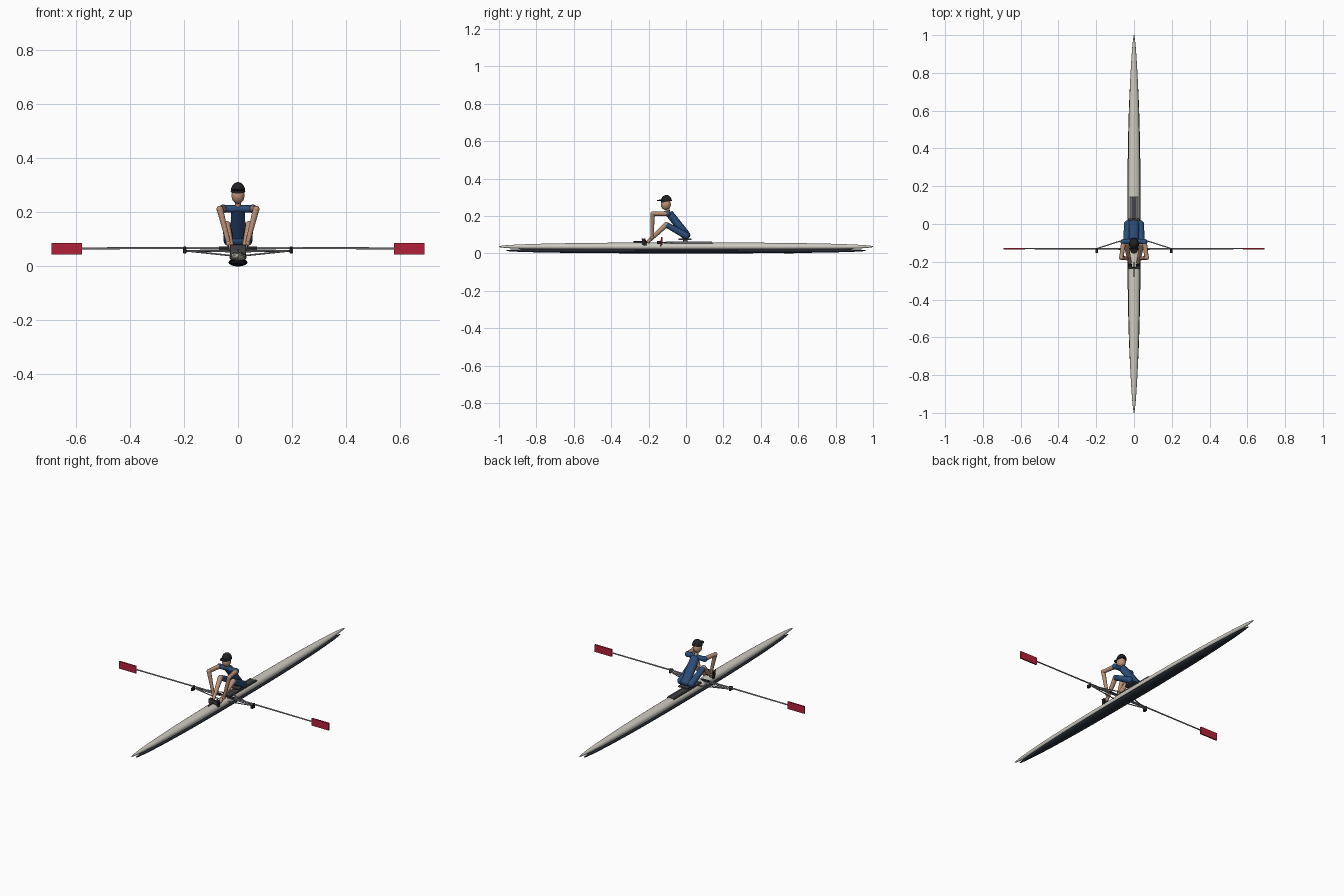
import bpy, bmesh, math
from mathutils import Vector, Matrix

if "Cube" in bpy.data.objects:
    bpy.data.objects.remove(bpy.data.objects["Cube"])


def mat(name, c):
    m = bpy.data.materials.new(name)
    m.diffuse_color = (*c, 1)
    m.use_nodes = True
    m.node_tree.nodes["Principled BSDF"].inputs["Base Color"].default_value = m.diffuse_color
    return m


CREAM = mat("cream", (0.62, 0.60, 0.53))
NAVY_HULL = mat("dark_hull", (0.02, 0.028, 0.04))
BLACK = mat("black", (0.015, 0.015, 0.018))
GREY = mat("metal", (0.3, 0.31, 0.33))
RED = mat("red", (0.45, 0.015, 0.04))
SKIN = mat("skin", (0.5, 0.29, 0.19))
BLUE = mat("blue", (0.025, 0.075, 0.19))
DECK = mat("deck_grey", (0.06, 0.06, 0.065))


def finish(name, bm, m, smooth=True):
    bmesh.ops.recalc_face_normals(bm, faces=bm.faces)
    me = bpy.data.meshes.new(name)
    bm.to_mesh(me)
    bm.free()
    ob = bpy.data.objects.new(name, me)
    bpy.context.collection.objects.link(ob)
    me.materials.append(m)
    if smooth:
        bpy.ops.object.select_all(action='DESELECT')
        ob.select_set(True)
        bpy.context.view_layer.objects.active = ob
        bpy.ops.object.shade_smooth_by_angle(angle=math.radians(40))
    return ob


def rod(name, a, b, r1, r2, m, n=16, squash=1.0):
    a, b = Vector(a), Vector(b)
    d = b - a
    bm = bmesh.new()
    bmesh.ops.create_cone(bm, cap_ends=True, segments=n, radius1=r1, radius2=r2, depth=d.length,
                          matrix=Matrix.Translation((a + b) / 2) @ d.to_track_quat('Z', 'Y').to_matrix().to_4x4()
                          @ Matrix.Diagonal((1, squash, 1, 1)))
    return finish(name, bm, m)


def ball(name, c, s, m):
    bm = bmesh.new()
    bmesh.ops.create_uvsphere(bm, u_segments=24, v_segments=14, radius=1,
                              matrix=Matrix.Translation(c) @ Matrix.Diagonal((*s, 1)))
    return finish(name, bm, m)


def box(name, c, s, m, rx=0):
    bm = bmesh.new()
    bmesh.ops.create_cube(bm, size=1, matrix=Matrix.Translation(c) @ Matrix.Rotation(rx, 4, 'X')
                          @ Matrix.Diagonal((*s, 1)))
    return finish(name, bm, m, False)


def shell(name, length, w, h, z, m, steps=48, n=20):
    # lofted spindle with elliptical sections
    bm = bmesh.new()
    rings = []
    for i in range(steps + 1):
        t = -math.cos(math.pi * i / steps) * 0.9995
        ww = w * (1 - abs(t) ** 2.5) ** 0.7 + 0.001
        hh = h * (1 - abs(t) ** 2.5) ** 0.5 + 0.001
        rings.append([bm.verts.new((ww * math.cos(2 * math.pi * k / n), t * length,
                                    z + hh * math.sin(2 * math.pi * k / n))) for k in range(n)])
    for r, q in zip(rings, rings[1:]):
        for k in range(n):
            bm.faces.new((r[k], r[(k + 1) % n], q[(k + 1) % n], q[k]))
    bm.faces.new(rings[0])
    bm.faces.new(rings[-1])
    return finish(name, bm, m)


# hull
shell("deck_shell", 1.0, 0.031, 0.021, 0.036, CREAM)
shell("lower_hull", 0.96, 0.034, 0.014, 0.015, NAVY_HULL)
box("fin", (0, 0.55, 0.006), (0.003, 0.05, 0.012), BLACK)

# cockpit, slide and footplate
box("cockpit_floor", (0, 0.015, 0.055), (0.044, 0.26, 0.008), DECK)
box("seat", (0, -0.005, 0.075), (0.06, 0.07, 0.007), DECK)
rod("seat_post", (0, -0.005, 0.055), (0, -0.005, 0.075), 0.012, 0.012, DECK)
box("footplate", (0, -0.232, 0.058), (0.056, 0.006, 0.045), DECK, 0.1)
rod("foot_bar", (0, -0.28, 0.062), (0, -0.2, 0.062), 0.003, 0.003, BLACK, 8)

# rower centre parts
rod("torso", (0, 0.0, 0.1), (0, -0.09, 0.215), 0.028, 0.026, BLUE, 20, 0.8)
ball("hips", (0, -0.003, 0.098), (0.036, 0.026, 0.022), BLUE)
rod("shoulders", (-0.055, -0.093, 0.213), (0.055, -0.093, 0.213), 0.014, 0.014, BLUE)
rod("neck", (0, -0.093, 0.215), (0, -0.105, 0.25), 0.011, 0.011, SKIN)
ball("head", (0, -0.108, 0.262), (0.024, 0.027, 0.03), SKIN)

# cap
bm = bmesh.new()
bmesh.ops.create_uvsphere(bm, u_segments=24, v_segments=16, radius=1)
bmesh.ops.bisect_plane(bm, geom=bm.verts[:] + bm.edges[:] + bm.faces[:], plane_co=(0, 0, -0.01),
                       plane_no=(0, -0.15, 1), clear_inner=True)
bmesh.ops.holes_fill(bm, edges=[e for e in bm.edges if e.is_boundary])
bmesh.ops.transform(bm, verts=bm.verts, matrix=Matrix.Translation((0, -0.105, 0.276))
                    @ Matrix.Diagonal((0.027, 0.03, 0.036, 1)))
finish("cap", bm, BLACK)
ball("cap_peak", (0, -0.134, 0.283), (0.021, 0.023, 0.004), BLACK)

for s, side in ((-1, "left"), (1, "right")):
    # arms
    sh, el, ha = (s * 0.055, -0.095, 0.213), (s * 0.067, -0.178, 0.212), (s * 0.035, -0.182, 0.085)
    rod(side + "_upper_arm", sh, el, 0.013, 0.011, SKIN)
    rod(side + "_forearm", el, ha, 0.012, 0.008, SKIN)
    ball(side + "_shoulder", sh, (0.016,) * 3, BLUE)
    ball(side + "_elbow", el, (0.0125,) * 3, SKIN)
    ball(side + "_hand", ha, (0.01, 0.011, 0.011), SKIN)
    # legs
    hip, kn, an = (s * 0.034, 0.0, 0.095), (s * 0.042, -0.105, 0.153), (s * 0.022, -0.205, 0.06)
    rod(side + "_thigh", hip, kn, 0.019, 0.015, BLUE)
    ball(side + "_buttock", hip, (0.019,) * 3, BLUE)
    rod(side + "_shin", kn, an, 0.014, 0.009, SKIN)
    ball(side + "_knee", kn, (0.015,) * 3, SKIN)
    box(side + "_shoe", (s * 0.021, -0.222, 0.06), (0.019, 0.018, 0.038), BLACK, 0.2)
    # slide track
    box(side + "_track", (s * 0.015, 0.015, 0.061), (0.005, 0.25, 0.005), GREY)
    # rigger
    pin = (s * 0.197, -0.13, 0.058)
    for i, p in enumerate(((0.025, -0.075, 0.055), (0.025, -0.135, 0.04), (0.025, -0.13, 0.06))):
        rod(f"{side}_rigger_strut_{i}", (s * p[0], p[1], p[2]), pin, 0.003, 0.003, GREY, 8)
    rod(side + "_oarlock_pin", (s * 0.197, -0.132, 0.048), (s * 0.197, -0.132, 0.074), 0.005, 0.005, BLACK, 12)
    box(side + "_oarlock", (s * 0.197, -0.143, 0.058), (0.012, 0.022, 0.016), BLACK)
    # oar
    rod(side + "_oar_shaft", (s * 0.02, -0.13, 0.068), (s * 0.6, -0.13, 0.067), 0.0042, 0.0036, GREY, 12)
    rod(side + "_oar_grip", (s * 0.012, -0.13, 0.068), (s * 0.07, -0.13, 0.068), 0.0055, 0.0055, BLACK, 12)
    box(side + "_oar_blade", (s * 0.634, -0.13, 0.066), (0.112, 0.008, 0.043), RED)
